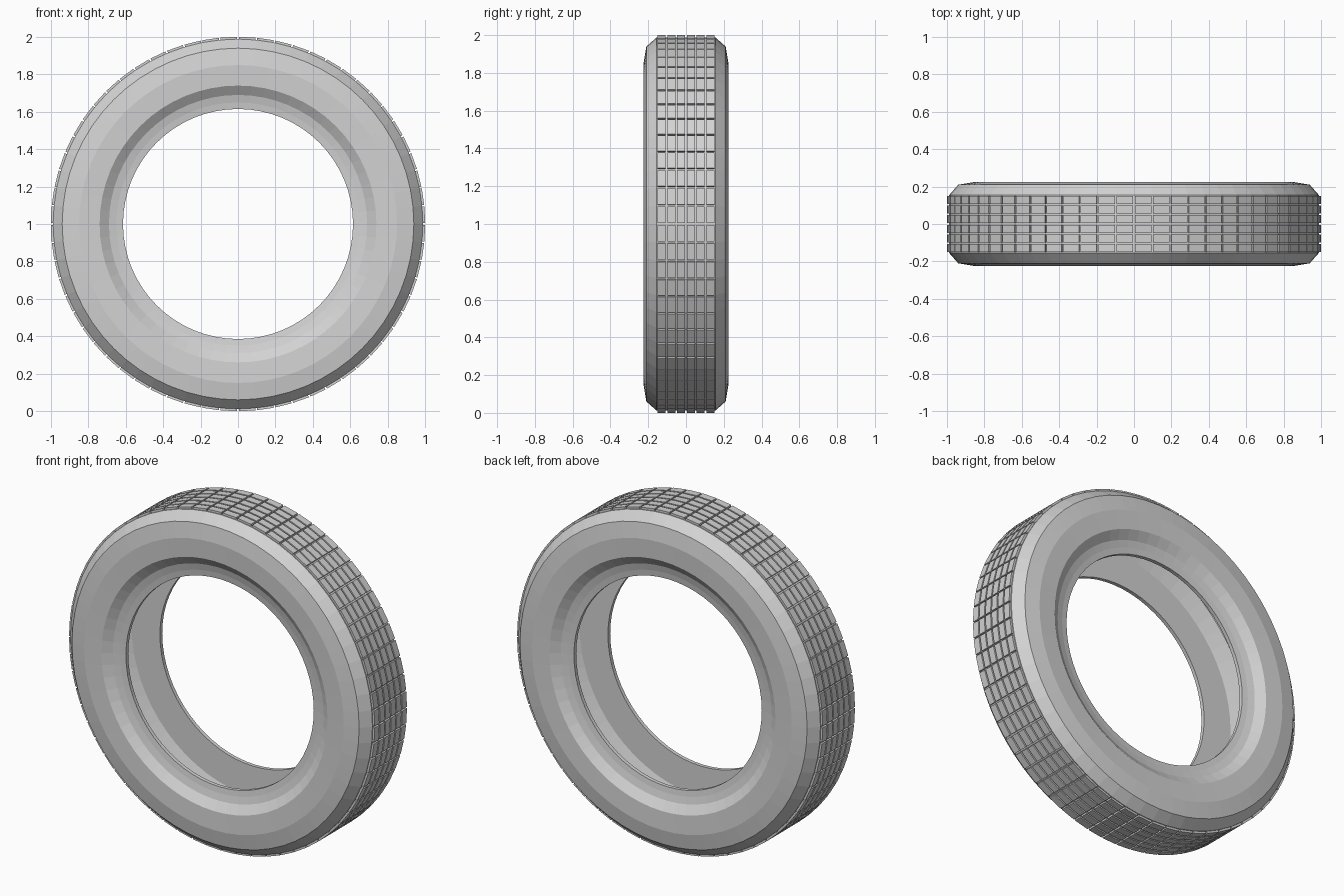
import bpy
import bmesh
from math import cos, sin, tau

SEGMENTS = 64
TREAD_ROWS = 6
TREAD_HALF = 0.155
TREAD_RADIUS = 0.9885

cube = bpy.data.objects.get("Cube")
if cube:
    bpy.data.objects.remove(cube, do_unlink=True)

rubber = bpy.data.materials.new("grey_rubber")
rubber.use_nodes = True
colour = (0.65, 0.65, 0.65, 1.0)
rubber.diffuse_color = colour
rubber.node_tree.nodes["Principled BSDF"].inputs["Base Color"].default_value = colour

# Cross-section of one half as (radius, y): shoulder, sidewall, bead, inner wall
side = [(0.94, 0.21), (0.85, 0.225), (0.74, 0.22), (0.69, 0.185), (0.65, 0.175),
        (0.615, 0.17), (0.615, 0.148), (0.80, 0.148), (0.90, 0.11), (0.93, 0.06)]
step = 2 * TREAD_HALF / TREAD_ROWS
tread = [(TREAD_RADIUS, -TREAD_HALF + i * step) for i in range(TREAD_ROWS + 1)]
profile = tread + side + [(r, -y) for r, y in reversed(side)]

# Revolve the closed cross-section around the y axis
bm = bmesh.new()
rings = []
for s in range(SEGMENTS):
    a = tau * s / SEGMENTS
    rings.append([bm.verts.new((r * cos(a), y, 1 + r * sin(a))) for r, y in profile])

tread_faces = []
count = len(profile)
for s in range(SEGMENTS):
    here, there = rings[s], rings[(s + 1) % SEGMENTS]
    for p in range(count):
        q = (p + 1) % count
        face = bm.faces.new((here[p], here[q], there[q], there[p]))
        if p < TREAD_ROWS:
            tread_faces.append(face)
bmesh.ops.recalc_face_normals(bm, faces=bm.faces)

# Tread blocks: shrink each tread face, then raise it to leave a groove grid
bmesh.ops.inset_individual(bm, faces=tread_faces, thickness=0.006, depth=0.0)
for face in tread_faces:
    walls = bmesh.ops.extrude_discrete_faces(bm, faces=[face])["faces"]
    bmesh.ops.translate(bm, verts=walls[0].verts, vec=walls[0].normal * 0.0125)

mesh = bpy.data.meshes.new("tyre")
bm.to_mesh(mesh)
bm.free()
mesh.materials.append(rubber)
tyre = bpy.data.objects.new("tyre", mesh)
bpy.context.collection.objects.link(tyre)
